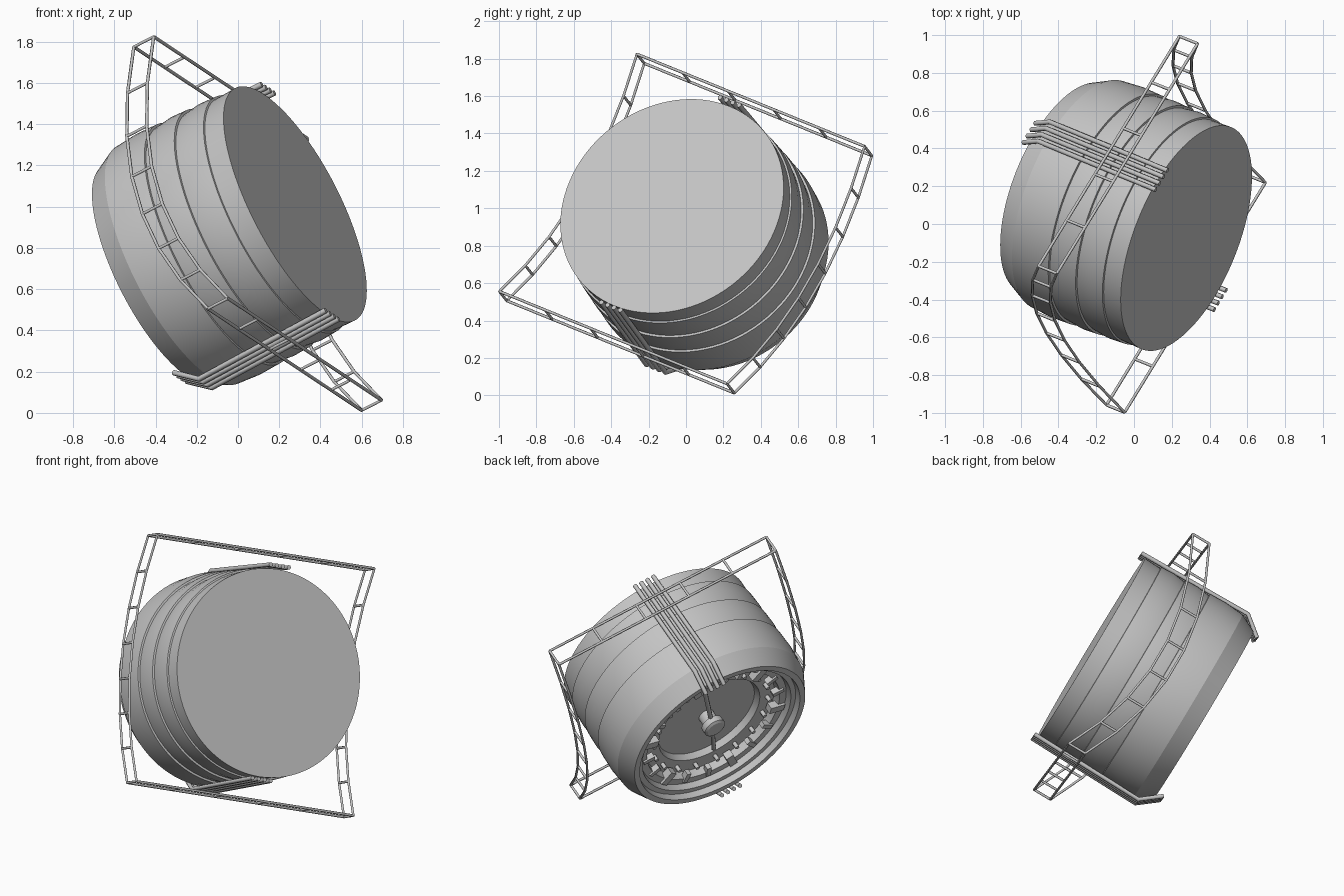
import bpy, bmesh, math
from mathutils import Vector, Matrix

old = bpy.data.objects.get("Cube")
if old:
    bpy.data.objects.remove(old, do_unlink=True)

grey = bpy.data.materials.new("plain grey")
grey.use_nodes = True
grey.diffuse_color = (0.55, 0.55, 0.55, 1)
grey.node_tree.nodes["Principled BSDF"].inputs["Base Color"].default_value = (0.55, 0.55, 0.55, 1)

# Tilted frame: local z runs from the closed face to the open end
axis = Vector((-0.836, 0.337, -0.432)).normalized()
across = Vector((-0.237, 0.486, 0.84))
across = (across - axis * across.dot(axis)).normalized()
side = axis.cross(across)
TILT = Matrix((across, side, axis)).transposed().to_4x4()
TILT.translation = (0.277, -0.075, 1.012)


def place(name, data):
    obj = bpy.data.objects.new(name, data)
    bpy.context.collection.objects.link(obj)
    obj.matrix_world = TILT
    data.materials.append(grey)
    return obj


def finish(name, bm, smooth=True):
    bmesh.ops.recalc_face_normals(bm, faces=bm.faces)
    mesh = bpy.data.meshes.new(name)
    bm.to_mesh(mesh)
    bm.free()
    obj = place(name, mesh)
    if smooth:
        bpy.ops.object.select_all(action='DESELECT')
        obj.select_set(True)
        bpy.context.view_layer.objects.active = obj
        bpy.ops.object.shade_smooth_by_angle(angle=math.radians(20))
    return obj


def lathe(name, profile, steps=96):
    """Turn (height, radius) points about the local z axis."""
    bm = bmesh.new()
    verts = [bm.verts.new((r, 0, h)) for h, r in profile]
    edges = [bm.edges.new(pair) for pair in zip(verts, verts[1:])]
    bmesh.ops.spin(bm, geom=verts + edges, cent=(0, 0, 0), axis=(0, 0, 1),
                   angle=2 * math.pi, steps=steps)
    bmesh.ops.remove_doubles(bm, verts=bm.verts, dist=0.0005)
    return finish(name, bm)


def tubes(name, paths, radius):
    """Round bars along straight-segment paths."""
    curve = bpy.data.curves.new(name, 'CURVE')
    curve.dimensions = '3D'
    curve.bevel_depth = radius
    curve.bevel_resolution = 1
    curve.use_fill_caps = True
    for path in paths:
        spline = curve.splines.new('POLY')
        spline.points.add(len(path) - 1)
        for point, co in zip(spline.points, path):
            point.co = (*co, 1)
    return place(name, curve)


# Drum: closed face, stepped bands, chamfer, open stepped bowl
lathe("drum_body", [
    (0, 0), (0, 0.634), (0.11, 0.630),
    (0.112, 0.640), (0.20, 0.645), (0.275, 0.635),
    (0.277, 0.647), (0.36, 0.651), (0.445, 0.640),
    (0.447, 0.652), (0.56, 0.656), (0.68, 0.646),
    (0.79, 0.592), (0.79, 0.555), (0.75, 0.548), (0.75, 0.515),
    (0.71, 0.505), (0.71, 0.46), (0.66, 0.45), (0.66, 0.35),
    (0.62, 0.335), (0.62, 0)])

# Hub and spokes inside the open end
lathe("hub", [(0.62, 0), (0.62, 0.05), (0.68, 0.05), (0.69, 0.07),
              (0.73, 0.07), (0.74, 0.055), (0.74, 0)], 32)
tubes("hub_spokes", [[(s * 0.04, 0, 0.69), (s * 0.32, 0, 0.66)] for s in (1, -1)], 0.015)

# Ring of small brackets and pegs on the bowl ledges
bm = bmesh.new()
COUNT = 18
for i in range(COUNT):
    turn = Matrix.Rotation(2 * math.pi * (i + 0.5) / COUNT, 4, 'Z')
    size = (0.075, 0.03, 0.04) if i % 3 else (0.1, 0.05, 0.05)
    bmesh.ops.create_cube(bm, size=1, matrix=turn @ Matrix.Translation((0.45, 0, 0.70))
                          @ Matrix.Diagonal((*size, 1)))
finish("bowl_brackets", bm, smooth=False)
pegs = []
for i in range(COUNT):
    a = 2 * math.pi * i / COUNT
    c, s = math.cos(a), math.sin(a)
    pegs.append([(c * 0.40, s * 0.40, 0.66), (c * 0.40, s * 0.40, 0.70)])
tubes("bowl_pegs", pegs, 0.014)

# Two opposite pipe bundles bent in over the chamfer
for name, s in (("upper_pipes", 1), ("lower_pipes", -1)):
    tubes(name, [[(s * 0.652, k * 0.042, -0.03), (s * 0.668, k * 0.042, 0.71),
                  (s * 0.57, k * 0.042, 0.83)] for k in (-1.5, -0.5, 0.5, 1.5)], 0.014)

# Square ladder frame: two straight sides and two bowed sides
HALF, LEVEL, GAP, BOW = 0.755, 0.217, 0.0575, 0.2


def ladder(name, start, end, parts, bow):
    mids = []
    for i in range(parts + 1):
        f = i / parts
        p = start.lerp(end, f)
        mids.append(p + Vector((0, 0, 4 * bow * f * (1 - f))))
    off = Vector((0, 0, GAP))
    rails = [[m + off for m in mids], [m - off for m in mids]]
    rungs = [[m - off, m + off] for m in mids]
    tubes(name, rails + rungs, 0.008)


def corner(x, y):
    return Vector((x * HALF, y * HALF, LEVEL))


for label, s in (("first", 1), ("second", -1)):
    ladder(label + "_straight_ladder", corner(s, -1), corner(s, 1), 5, 0)
    ladder(label + "_bowed_ladder", corner(1, s), corner(-1, s), 7, BOW)
